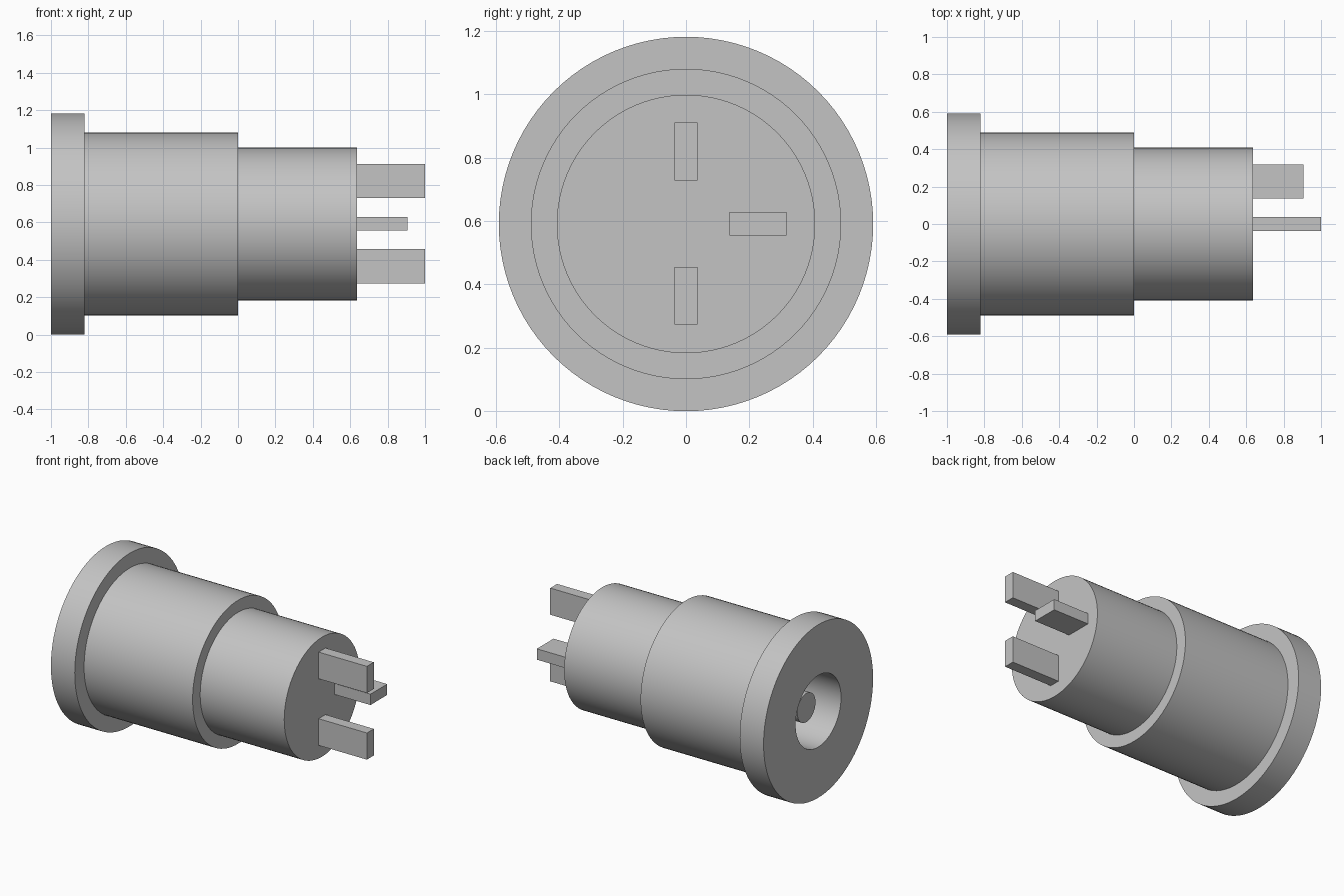
import bpy
import bmesh
import math
from mathutils import Matrix, Vector

cube = bpy.data.objects.get("Cube")
if cube:
    bpy.data.objects.remove(cube, do_unlink=True)

AXIS_Z = 0.591
SEGMENTS = 96

grey = bpy.data.materials.new("light grey")
grey.use_nodes = True
colour = (0.55, 0.55, 0.55, 1)
grey.diffuse_color = colour
grey.node_tree.nodes["Principled BSDF"].inputs["Base Color"].default_value = colour


def add_object(name, bm):
    mesh = bpy.data.meshes.new(name)
    bmesh.ops.recalc_face_normals(bm, faces=bm.faces)
    bm.to_mesh(mesh)
    bm.free()
    mesh.materials.append(grey)
    obj = bpy.data.objects.new(name, mesh)
    bpy.context.collection.objects.link(obj)
    return obj


def turned(name, profile):
    """Revolve (x, radius) points about the long axis."""
    bm = bmesh.new()
    verts = [bm.verts.new((x, 0, r)) for x, r in profile]
    edges = [bm.edges.new(pair) for pair in zip(verts, verts[1:])]
    bmesh.ops.spin(bm, geom=verts + edges, cent=(0, 0, 0), axis=(1, 0, 0),
                   angle=math.tau, steps=SEGMENTS, use_duplicate=False)
    bmesh.ops.remove_doubles(bm, verts=bm.verts, dist=0.0001)
    bmesh.ops.translate(bm, verts=bm.verts, vec=(0, 0, AXIS_Z))
    obj = add_object(name, bm)
    bpy.ops.object.select_all(action="DESELECT")
    obj.select_set(True)
    bpy.context.view_layer.objects.active = obj
    bpy.ops.object.shade_smooth_by_angle(angle=math.radians(30))
    return obj


def block(name, low, high):
    """Box between two opposite corners, z measured from the axis."""
    low, high = Vector(low), Vector(high)
    centre = (low + high) / 2 + Vector((0, 0, AXIS_Z))
    bm = bmesh.new()
    bmesh.ops.create_cube(bm, size=1, matrix=Matrix.Translation(centre)
                          @ Matrix.Diagonal((*(high - low), 1)))
    return add_object(name, bm)


# Stepped barrel with flange and blind socket
turned("socket_body", [
    (-0.1, 0), (-0.1, 0.245), (-1, 0.245),
    (-1, 0.591), (-0.82, 0.591),
    (-0.82, 0.49), (0, 0.49),
    (0, 0.408), (0.635, 0.408), (0.635, 0),
])

# Centre contact inside the socket
turned("centre_pin", [(-0.91, 0), (-0.91, 0.098), (-0.09, 0.098), (-0.09, 0)])

# Rear terminals
for name, z in (("upper_terminal", 0.229), ("lower_terminal", -0.226)):
    block(name, (0.625, -0.037, z - 0.091), (1, 0.037, z + 0.091))
block("side_terminal", (0.625, 0.137, -0.036), (0.905, 0.318, 0.038))
